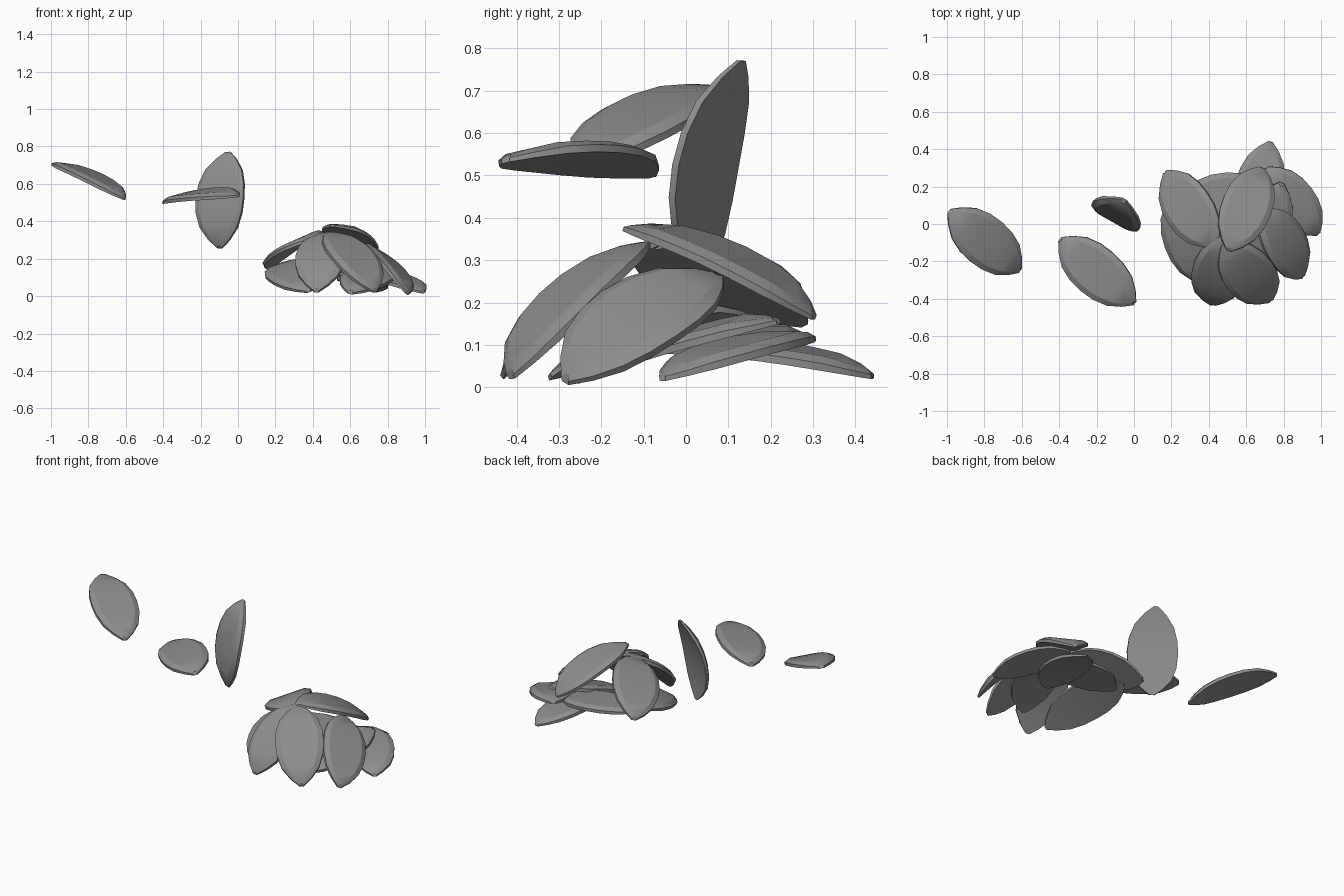
import bpy
import bmesh
from math import radians
from mathutils import Vector

cube = bpy.data.objects.get("Cube")
if cube:
    bpy.data.objects.remove(cube, do_unlink=True)

# One plain grey for every petal
grey = bpy.data.materials.new("petal_grey")
grey.use_nodes = True
colour = (0.27, 0.27, 0.27, 1)
grey.diffuse_color = colour
grey.node_tree.nodes["Principled BSDF"].inputs["Base Color"].default_value = colour

# Petal outline: position along the length, share of the half width
OUTLINE = [(0, .1), (.08, .44), (.2, .78), (.35, .96), (.5, 1),
           (.65, .95), (.8, .77), (.92, .43), (1, .09)]


def petal(name, base, tip, facing, half_width=.135, arch=.035, thick=.032):
    """Arched leaf-shaped slab from base to tip, bevelled on its outer face."""
    base, tip = Vector(base), Vector(tip)
    along = (tip - base).normalized()
    up = Vector(facing)
    up = (up - along * up.dot(along)).normalized()
    side = up.cross(along)

    bm = bmesh.new()
    rows = []
    for t, share in OUTLINE:
        w = half_width * share
        spine = base.lerp(tip, t) + up * arch * 4 * t * (1 - t)
        end = .6 + .4 * min(1, 5 * t, 5 * (1 - t))
        rim, inner = thick * .55 * end, max(w - .03, w * .6)
        # Section: flat underside, upright rim, sloped bevel, raised middle
        section = [(-w, 0), (w, 0), (w, rim), (inner, thick * end),
                   (-inner, thick * end), (-w, rim)]
        # Pull the raised face in from the pointed ends
        pull = along * (.012 if t == 0 else -.012 if t == 1 else 0)
        rows.append([bm.verts.new(spine + side * s + up * h +
                                  (pull if h > rim else Vector()))
                     for s, h in section])
    for a, b in zip(rows, rows[1:]):
        for i in range(len(a)):
            j = (i + 1) % len(a)
            bm.faces.new((a[i], a[j], b[j], b[i]))
    bm.faces.new(rows[0])
    bm.faces.new(rows[-1])
    bmesh.ops.recalc_face_normals(bm, faces=bm.faces)

    mesh = bpy.data.meshes.new(name)
    bm.to_mesh(mesh)
    bm.free()
    mesh.materials.append(grey)
    obj = bpy.data.objects.new(name, mesh)
    bpy.context.collection.objects.link(obj)
    petals.append(obj)


petals = []

# Loose petals in the air
petal("drifting_petal_far", (-.99, .07, .7), (-.61, -.25, .515), (.4, -.24, .88), .135, .022)
petal("drifting_petal_near", (-.395, -.08, .495), (.005, -.425, .53), (-.04, -.19, .97), .135, .018)
petal("drifting_petal_upright", (-.095, .04, .255), (-.05, .135, .77), (-.48, -.85, .2), .145, .04)

# Top pair of the flower
petal("top_petal_right", (.445, -.12, .315), (.17, .28, .145), (-.46, .1, .85), .14, .03)
petal("top_petal_left", (.505, -.145, .37), (.685, .3, .16), (.18, .3, .85))

# Front petals leaning down and outward
petal("front_petal_right", (.48, -.06, .335), (.42, -.43, .02), (-.1, -.65, .75), .138)
petal("front_petal_left", (.48, -.09, .335), (.73, -.41, .02), (.3, -.55, .77), .138)
petal("side_petal_left", (.67, .08, .26), (.9, -.285, .01), (.62, -.13, .77), .132)

# Low outer petals
petal("outer_petal_left", (.71, .3, .11), (.985, -.055, .015), (0, 0, 1), .123, .015)
petal("outer_petal_back", (.6, -.05, .08), (.73, .44, .02), (.1, .15, 1), .128, .02)
petal("outer_petal_right", (.21, .16, .155), (.38, -.32, .02), (-.3, 0, .9), .13, .03)

# Flat petals beneath the flower
petal("under_petal_left", (.79, .22, .15), (.6, -.25, .01), (.1, -.2, 1), .132, .015)
petal("under_petal_back", (.25, .13, .115), (.75, .16, .08), (0, 0, 1), .13, .015)

# Soft faces with crisp rims
bpy.ops.object.select_all(action='DESELECT')
for obj in petals:
    obj.select_set(True)
bpy.context.view_layer.objects.active = petals[0]
bpy.ops.object.shade_smooth_by_angle(angle=radians(25))
